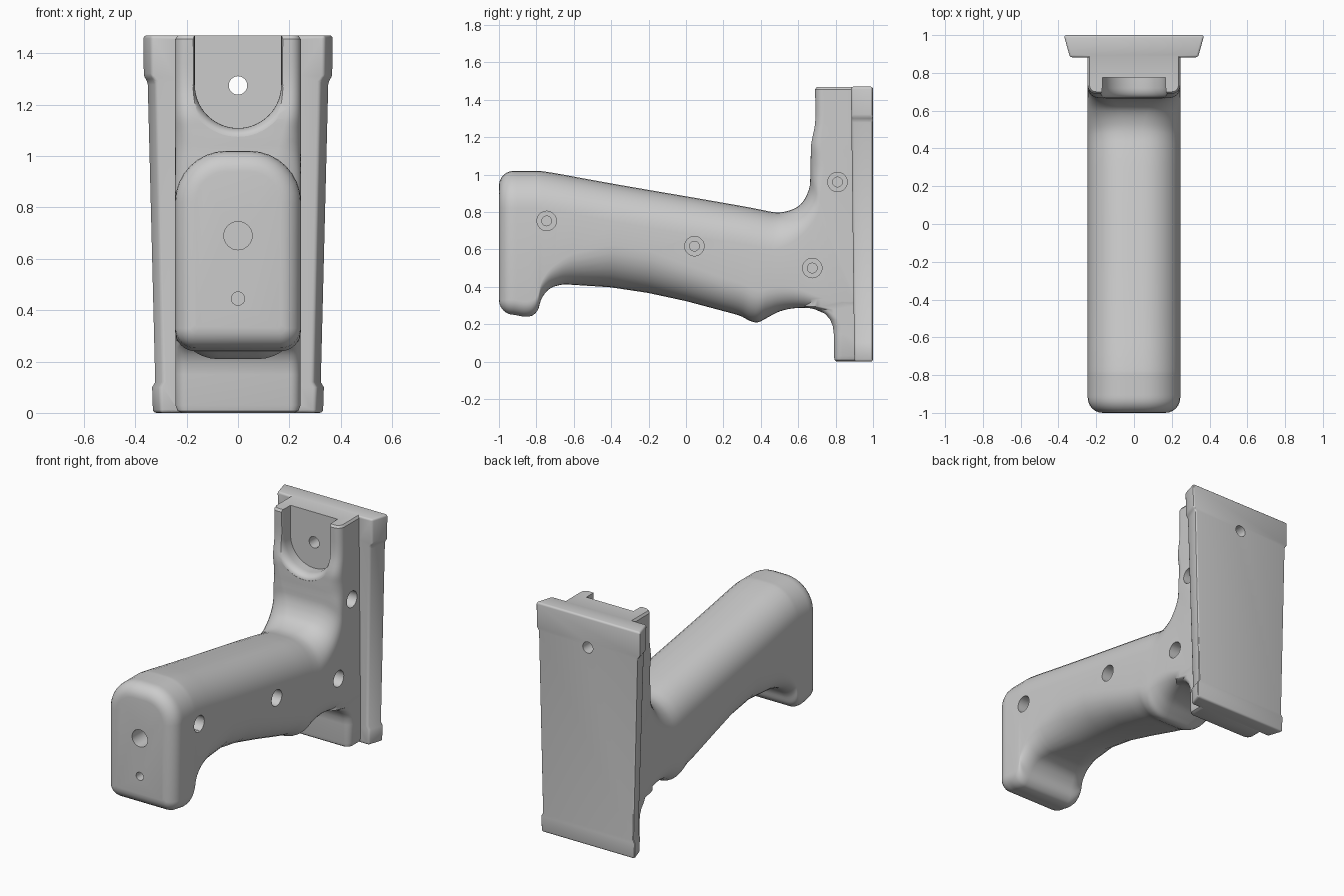
import bpy, bmesh
from math import sin, cos, pi
from mathutils import Vector

if "Cube" in bpy.data.objects:
    bpy.data.objects.remove(bpy.data.objects["Cube"])

W = 0.245  # half width of grip and neck


def loft(name, rings):
    """Closed solid skinned through equal-sized rings of points."""
    bm = bmesh.new()
    rows = [[bm.verts.new(p) for p in r] for r in rings]
    n = len(rows[0])
    for a, b in zip(rows, rows[1:]):
        for i in range(n):
            j = (i + 1) % n
            bm.faces.new((a[i], a[j], b[j], b[i]))
    bm.faces.new(rows[0])
    bm.faces.new(rows[-1])
    bmesh.ops.recalc_face_normals(bm, faces=bm.faces)
    me = bpy.data.meshes.new(name)
    bm.to_mesh(me)
    bm.free()
    ob = bpy.data.objects.new(name, me)
    bpy.context.collection.objects.link(ob)
    return ob


def ring(ay, az, by, bz, ra, rb, w=W, seg=8):
    """Rounded rectangle standing on the line A-B of the side view."""
    a, b = Vector((0, ay, az)), Vector((0, by, bz))
    length = (b - a).length
    d = (b - a) / length
    pts = []
    for sx, top, r, start in ((1, 1, rb, 0), (-1, 1, rb, pi / 2),
                              (-1, 0, ra, pi), (1, 0, ra, 1.5 * pi)):
        cx, ct = sx * (w - r), (length - r if top else r)
        for k in range(seg + 1):
            t = start + pi / 2 * k / seg
            pts.append(a + d * (ct + r * sin(t)) + Vector((cx + r * cos(t), 0, 0)))
    return pts


def smooth_path(keys, steps=4):
    """Hermite curve through the keys, spaced by midpoint distance."""
    n = len(keys)
    mid = [Vector((k[0] + k[2], k[1] + k[3])) / 2 for k in keys]
    h = [(mid[i + 1] - mid[i]).length for i in range(n - 1)]
    slope = [[(q - p) / h[i] for p, q in zip(keys[i], keys[i + 1])] for i in range(n - 1)]
    tan = [slope[0]]
    for i in range(1, n - 1):
        tan.append([(s * h[i] + e * h[i - 1]) / (h[i] + h[i - 1])
                    for s, e in zip(slope[i - 1], slope[i])])
    tan.append(slope[-1])
    out = []
    for i in range(n - 1):
        for s in range(steps):
            t = s / steps
            out.append([(2*t**3 - 3*t*t + 1) * p + (t**3 - 2*t*t + t) * h[i] * m
                        + (3*t*t - 2*t**3) * q + (t**3 - t*t) * h[i] * e
                        for p, q, m, e in zip(keys[i], keys[i + 1], tan[i], tan[i + 1])])
    return out + [list(keys[-1])]


def apply_mod(ob, kind, **props):
    m = ob.modifiers.new(kind.lower(), kind)
    for k, v in props.items():
        setattr(m, k, v)
    bpy.context.view_layer.objects.active = ob
    bpy.ops.object.modifier_apply(modifier=m.name)


def boolean(ob, other, op):
    apply_mod(ob, 'BOOLEAN', object=other, operation=op, solver='EXACT')
    bpy.data.objects.remove(other)


def drill(ob, start, end, r, seg=32):
    """Cut a round hole between two points along x or y."""
    along_x = start[0] != end[0]
    rings = []
    for p in (start, end):
        rings.append([Vector(p) + (Vector((0, c, s)) if along_x else Vector((c, 0, s)))
                      for c, s in ((r * cos(2*pi*k/seg), r * sin(2*pi*k/seg)) for k in range(seg))])
    boolean(ob, loft("hole_cutter", rings), 'DIFFERENCE')


# Grip and neck: cross-section lines (lower y, z, upper y, z, lower radius, upper radius)
KEYS = [
    (-.92, .25, -.92, 1.02, .08, .20), (-.85, .24, -.86, 1.02, .08, .20),
    (-.815, .25, -.82, 1.02, .08, .20), (-.79, .28, -.79, 1.02, .08, .20),
    (-.775, .33, -.77, 1.018, .09, .20), (-.74, .38, -.73, 1.012, .10, .20),
    (-.67, .41, -.66, 1.0, .13, .20), (-.60, .41, -.58, .985, .17, .20),
    (.20, .27, .25, .84, .17, .20), (.30, .24, .35, .822, .17, .20),
    (.345, .216, .41, .81, .17, .20), (.385, .21, .46, .80, .17, .20),
    (.43, .232, .50, .798, .16, .20), (.50, .268, .55, .807, .13, .19),
    (.60, .287, .60, .83, .10, .17), (.75, .28, .635, .87, .06, .15),
    (.93, .29, .657, .92, .04, .13), (.93, .60, .665, 1.0, .03, .10),
    (.93, 1.06, .667, 1.1, .03, .07), (.93, 1.16, .669, 1.16, .03, .055),
    (.93, 1.27, .69, 1.27, .03, .045), (.93, 1.455, .69, 1.455, .03, .045),
]
rings = []
for k in range(6):  # rounded front edge
    t = pi / 2 * k / 6
    d, y = .08 * (1 - sin(t)), -1 + .08 * (1 - cos(t))
    rings.append(ring(y, .25 + d, y, 1.02 - d, max(.08 - d, .015), .20 - d, W - d))
rings += [ring(*k) for k in smooth_path(KEYS)]
rings.append(ring(.93, 1.469, .70, 1.469, .03, .035, W - .01))
grip = loft("grip", rings)

# Lower neck block with the curved flare under the guard
FLARE = [(.79, .03), (.79, .15), (.785, .19), (.77, .225), (.745, .255), (.69, .279), (.62, .295), (.62, .35)]
rings = [ring(.93, 0, .805, 0, .03, .03, W - .025), ring(.93, .008, .795, .008, .03, .035, W - .01)]
rings += [ring(.93, z, y, z, .03, .1 if z > .27 else .045, W - .001) for y, z in FLARE]
boolean(grip, loft("lower_neck", rings), 'UNION')

# Tapered dovetail plate with wider pads at both ends
rings = []
for z, w in ((0, .335), (.1, .338), (.12, .326), (1.29, .355), (1.31, .37), (1.47, .372)):
    y = .9 - .018 * z / 1.47
    rings.append([Vector(p) for p in ((-w, 1, z), (w, 1, z), (w - .033, y, z), (.033 - w, y, z))])
plate = loft("mount_plate", rings)
apply_mod(plate, 'BEVEL', width=.014, segments=3, limit_method='ANGLE', angle_limit=.6)
boolean(grip, plate, 'UNION')

# U-shaped pocket with a rounded lip
rings = []
for y, r in [(.775, .168)] + [(.72 - .052 * sin(t), .168 + .034 * (1 - cos(t)))
                              for t in (pi / 2 * k / 6 for k in range(7))] + [(.55, .202)]:
    arc = [Vector((r * cos(t), y, 1.277 + r * sin(t))) for t in (-pi * k / 32 for k in range(33))]
    rings.append([Vector((r, y, 1.6))] + arc + [Vector((-r, y, 1.6))])
boolean(grip, loft("pocket_cutter", rings), 'DIFFERENCE')

# Mounting hole, front holes and counterbored side screws
drill(grip, (0, .6, 1.275), (0, 1.1, 1.275), .036)
drill(grip, (0, -1.1, .69), (0, .2, .69), .055)
drill(grip, (0, -1.1, .445), (0, -.6, .445), .026)
for y, z in ((-.745, .752), (.045, .617), (.675, .50), (.81, .96)):
    drill(grip, (.3, y, z), (.13, y, z), .052)
    drill(grip, (.2, y, z), (-.1, y, z), .026)

grip.select_set(True)
bpy.context.view_layer.objects.active = grip
bpy.ops.object.shade_smooth_by_angle(angle=.6)
